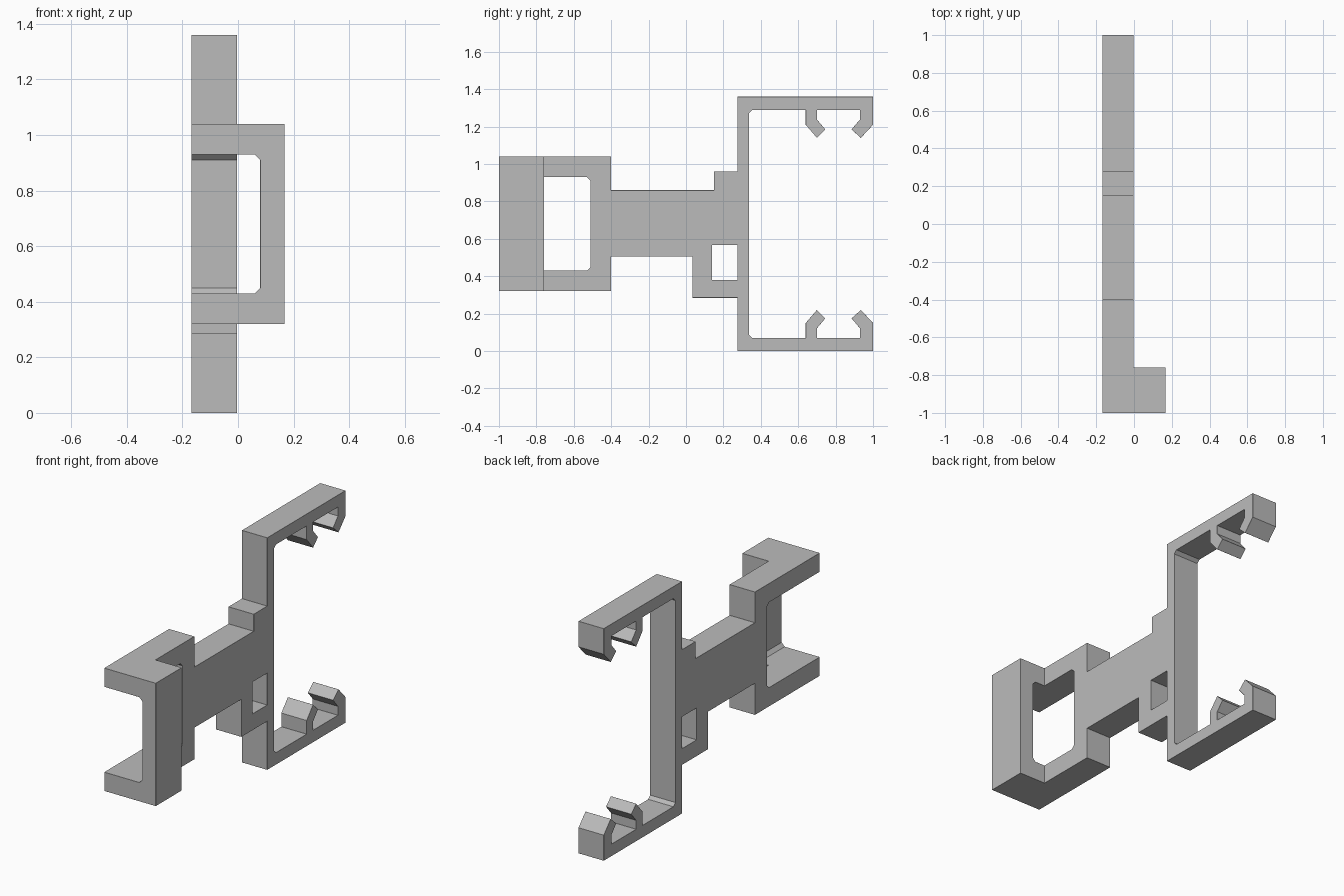
import bpy
import bmesh
from mathutils import Vector

cube = bpy.data.objects.get("Cube")
if cube:
    bpy.data.objects.remove(cube, do_unlink=True)

grey = bpy.data.materials.new("plain grey")
grey.use_nodes = True
grey.diffuse_color = (0.5, 0.5, 0.5, 1)
grey.node_tree.nodes["Principled BSDF"].inputs["Base Color"].default_value = (0.5, 0.5, 0.5, 1)

HALF = 0.167      # half of the overall width
PLATE = -0.003    # left face of the plate
HEIGHT = 1.36


def extrude(name, points, to_3d, depth):
    """Extrude a closed 2D profile along a depth vector."""
    bm = bmesh.new()
    face = bm.faces.new([bm.verts.new(to_3d(a, b)) for a, b in points])
    geom = bmesh.ops.extrude_face_region(bm, geom=[face])["geom"]
    verts = [v for v in geom if isinstance(v, bmesh.types.BMVert)]
    bmesh.ops.translate(bm, verts=verts, vec=Vector(depth))
    bmesh.ops.recalc_face_normals(bm, faces=bm.faces)
    mesh = bpy.data.meshes.new(name)
    bm.to_mesh(mesh)
    bm.free()
    mesh.materials.append(grey)
    obj = bpy.data.objects.new(name, mesh)
    bpy.context.collection.objects.link(obj)
    return obj


def box_profile(a0, a1, b0, b1):
    return [(a0, b0), (a1, b0), (a1, b1), (a0, b1)]


# Lower arm with its two hooks, from the outer heel to the inner corner
arm = [(0.275, 0), (1, 0), (1, 0.15), (0.935, 0.22), (0.885, 0.175),
       (0.93, 0.122), (0.93, 0.07), (0.70, 0.07), (0.70, 0.122),
       (0.745, 0.175), (0.70, 0.22), (0.64, 0.15), (0.64, 0.07),
       (0.355, 0.07), (0.337, 0.088)]
upper_arm = [(y, HEIGHT - z) for y, z in reversed(arm)]

# Side outline: open front frame, neck, steps and the two hooked arms
front_frame = [(-1, 1.04), (-1, 0.93), (-0.53, 0.93), (-0.51, 0.91),
               (-0.51, 0.45), (-0.53, 0.43), (-1, 0.43), (-1, 0.32)]
neck_bottom = [(-0.4, 0.32), (-0.4, 0.505), (0.035, 0.505),
               (0.035, 0.285), (0.275, 0.285)]
neck_top = [(0.275, 0.96), (0.15, 0.96), (0.15, 0.86), (-0.4, 0.86), (-0.4, 1.04)]
bracket = extrude("clip_bracket", front_frame + neck_bottom + arm + upper_arm + neck_top,
                  lambda y, z: (-HALF, y, z), (PLATE + HALF, 0, 0))

# Front channel: C section that wraps the open end of the frame
channel_points = [(-HALF, 0.32), (HALF, 0.32), (HALF, 1.04), (-HALF, 1.04),
                  (-HALF, 0.93), (0.06, 0.93), (0.08, 0.91),
                  (0.08, 0.45), (0.06, 0.43), (-HALF, 0.43)]
channel = extrude("front_channel_helper", channel_points,
                  lambda x, z: (x, -1, z), (0, 0.24, 0))

# Small rectangular slot through the plate
slot = extrude("slot_cutter", box_profile(0.14, 0.275, 0.38, 0.567),
               lambda y, z: (-0.5, y, z), (1, 0, 0))

for helper, operation in ((channel, "UNION"), (slot, "DIFFERENCE")):
    mod = bracket.modifiers.new(helper.name, "BOOLEAN")
    mod.operation = operation
    mod.solver = "EXACT"
    mod.object = helper
    helper.hide_render = True
    helper.hide_viewport = True

# Clean flat faces, then a fine chamfer on all sharp edges
clean = bracket.modifiers.new("merge_flat_faces", "DECIMATE")
clean.decimate_type = "DISSOLVE"
clean.angle_limit = 0.02
bevel = bracket.modifiers.new("edge_chamfer", "BEVEL")
bevel.width = 0.009
bevel.segments = 1
bevel.limit_method = "ANGLE"
bevel.angle_limit = 0.9
